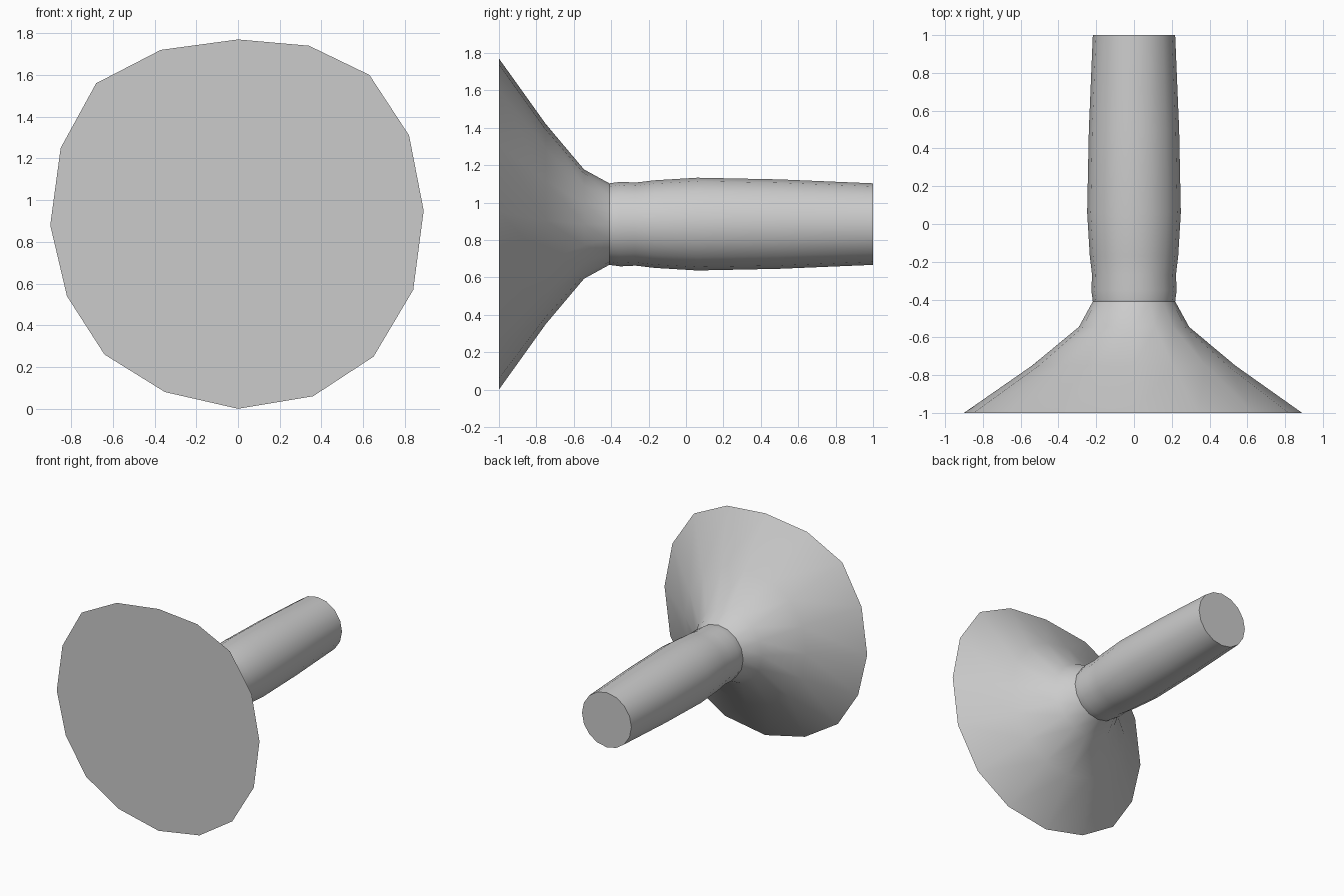
import bpy, bmesh, math
from mathutils import Vector

if "Cube" in bpy.data.objects:
    bpy.data.objects.remove(bpy.data.objects["Cube"])

CENTRE_Z = 0.885
SIDES = 16

grey = bpy.data.materials.new("plain_grey")
grey.diffuse_color = (0.6, 0.6, 0.6, 1)
grey.use_nodes = True
grey.node_tree.nodes["Principled BSDF"].inputs["Base Color"].default_value = grey.diffuse_color

# Slightly uneven hand-cut rim, as (x, z) points
RIM = [(0, 1.77), (0.34, 1.74), (0.63, 1.6), (0.82, 1.31), (0.89, 0.95), (0.84, 0.57),
       (0.65, 0.25), (0.36, 0.06), (0, 0), (-0.35, 0.08), (-0.64, 0.26), (-0.82, 0.54),
       (-0.9, 0.88), (-0.85, 1.25), (-0.68, 1.56), (-0.37, 1.72)]
rim = [Vector((x, z - CENTRE_Z)) for x, z in RIM]


def circle(r):
    return [Vector((r * math.sin(2 * math.pi * i / SIDES),
                    r * math.cos(2 * math.pi * i / SIDES))) for i in range(SIDES)]


def loft(name, sections, cap_start, cap_end):
    """Skin a list of (y, ring) sections running along y."""
    bm = bmesh.new()
    rings = [[bm.verts.new((p.x, y, p.y + CENTRE_Z)) for p in ring] for y, ring in sections]
    for a, b in zip(rings, rings[1:]):
        for i in range(SIDES):
            j = (i + 1) % SIDES
            bm.faces.new((a[i], a[j], b[j], b[i]))
    if cap_start:
        bm.faces.new(rings[0])
    if cap_end:
        bm.faces.new(rings[-1])
    bmesh.ops.recalc_face_normals(bm, faces=bm.faces)
    mesh = bpy.data.meshes.new(name)
    bm.to_mesh(mesh)
    bm.free()
    mesh.materials.append(grey)
    obj = bpy.data.objects.new(name, mesh)
    bpy.context.collection.objects.link(obj)
    bpy.ops.object.select_all(action='DESELECT')
    obj.select_set(True)
    bpy.context.view_layer.objects.active = obj
    bpy.ops.object.shade_smooth_by_angle(angle=math.radians(32))
    return obj


# Flared head, closed by a flat front face
middle = [(p * 0.6 + c) * 0.5 for p, c in zip(rim, circle(0.54))]
loft("flared_head", [(-1, rim), (-0.75, middle), (-0.545, circle(0.292)),
                     (-0.41, circle(0.218))], True, True)

# Gently bulging handle with a shallow groove near the head
HANDLE = [(-0.41, 0.218), (-0.35, 0.226), (-0.27, 0.222), (-0.17, 0.234),
          (0.06, 0.248), (0.5, 0.239), (1.0, 0.218)]
loft("handle", [(y, circle(r)) for y, r in HANDLE], False, True)
